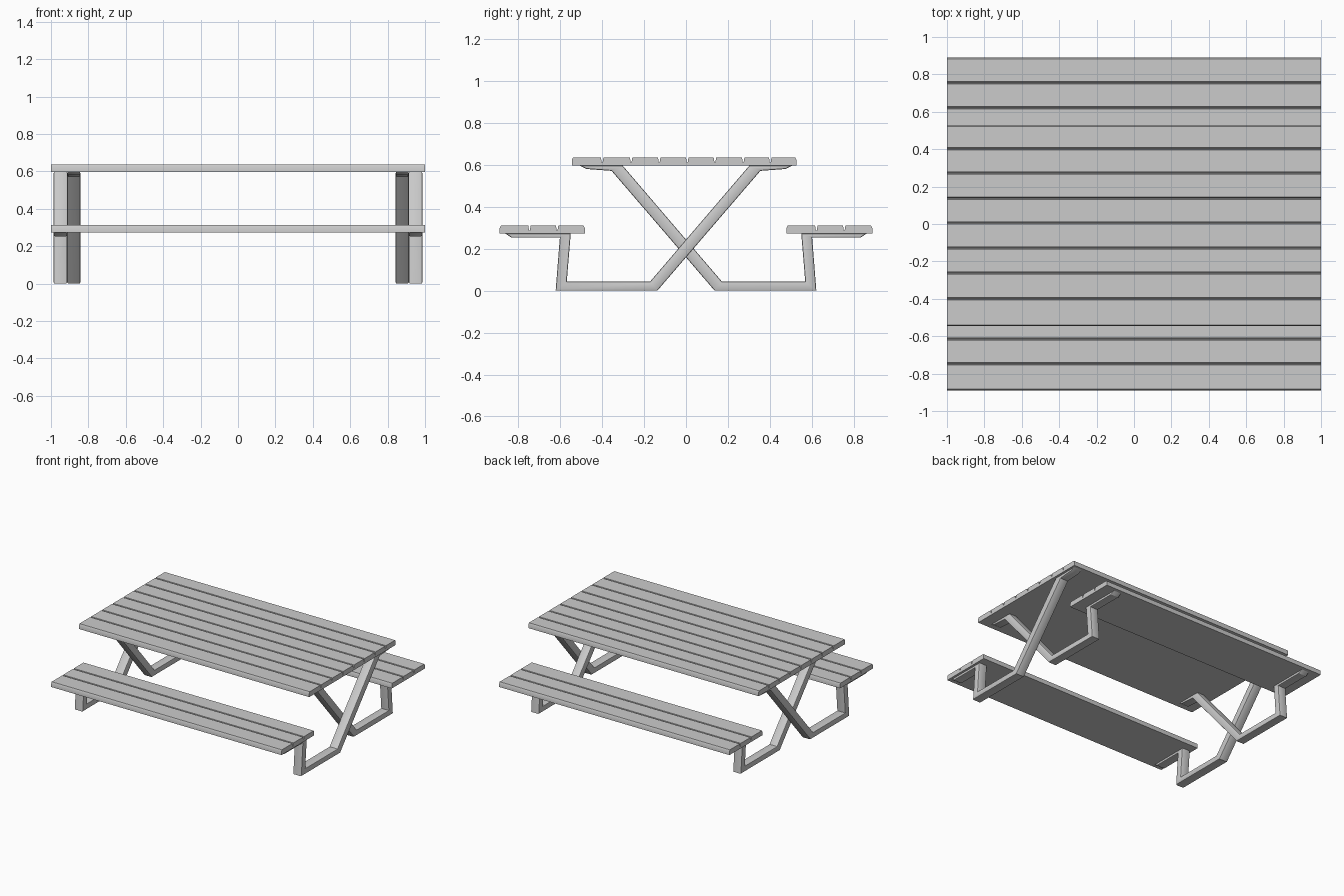
import bpy, bmesh

if "Cube" in bpy.data.objects:
    bpy.data.objects.remove(bpy.data.objects["Cube"])


def extrude_profile(name, pts, x0, x1, rim=0.0):
    """Extrude a (y, z) outline along x, optionally rounding both end rims."""
    bm = bmesh.new()
    face = bm.faces.new([bm.verts.new((x0, y, z)) for y, z in pts])
    res = bmesh.ops.extrude_face_region(bm, geom=[face])
    verts = [g for g in res["geom"] if isinstance(g, bmesh.types.BMVert)]
    bmesh.ops.translate(bm, verts=verts, vec=(x1 - x0, 0, 0))
    bmesh.ops.recalc_face_normals(bm, faces=bm.faces[:])
    if rim:
        edges = [e for e in bm.edges
                 if abs(e.verts[0].co.x - e.verts[1].co.x) < 1e-6]
        bmesh.ops.bevel(bm, geom=edges, offset=rim, segments=2, profile=0.5,
                        affect='EDGES', clamp_overlap=False)
    mesh = bpy.data.meshes.new(name)
    bm.to_mesh(mesh)
    bm.free()
    obj = bpy.data.objects.new(name, mesh)
    bpy.context.collection.objects.link(obj)
    return obj


def planks(name, cuts, z0, z1):
    """Board profile with chamfered outer edges and V grooves between planks."""
    a, b = cuts[0], cuts[-1]
    pts = [(a, z0), (a, z1 - 0.012), (a + 0.006, z1)]
    for c in cuts[1:-1]:
        pts += [(c - 0.006, z1), (c - 0.002, z1 - 0.024),
                (c + 0.002, z1 - 0.024), (c + 0.006, z1)]
    pts += [(b - 0.006, z1), (b, z1 - 0.012), (b, z0)]
    return extrude_profile(name, pts, -1.0, 1.0)


# Table top and the two benches
planks("table_top", [-0.545, -0.40, -0.262, -0.128, 0.006, 0.138, 0.273, 0.402, 0.527],
       0.597, 0.637)
planks("front_bench", [-0.889, -0.747, -0.615, -0.483], 0.273, 0.312)
planks("back_bench", [0.480, 0.622, 0.755, 0.889], 0.273, 0.312)

# Bent leg frame: bench bracket, upright, foot, diagonal, table bracket
FRAME = [(-0.862, 0.273), (-0.832, 0.253), (-0.602, 0.253), (-0.622, 0.0),
         (-0.137, 0.0), (0.355, 0.572), (0.475, 0.581), (0.508, 0.597),
         (0.302, 0.597), (-0.172, 0.043), (-0.569, 0.043), (-0.550, 0.273)]

for end, s in (("left", -1), ("right", 1)):
    # outer frame carries the front bench, inner one the back bench
    extrude_profile(f"{end}_outer_leg", FRAME, s * 0.913, s * 0.986, 0.007)
    extrude_profile(f"{end}_inner_leg", [(-y, z) for y, z in FRAME],
                    s * 0.843, s * 0.913, 0.007)

# Smooth the rounded leg rims, keep hard corners
for obj in bpy.context.collection.objects:
    obj.select_set(True)
    bpy.context.view_layer.objects.active = obj
bpy.ops.object.shade_smooth_by_angle(angle=0.5)
